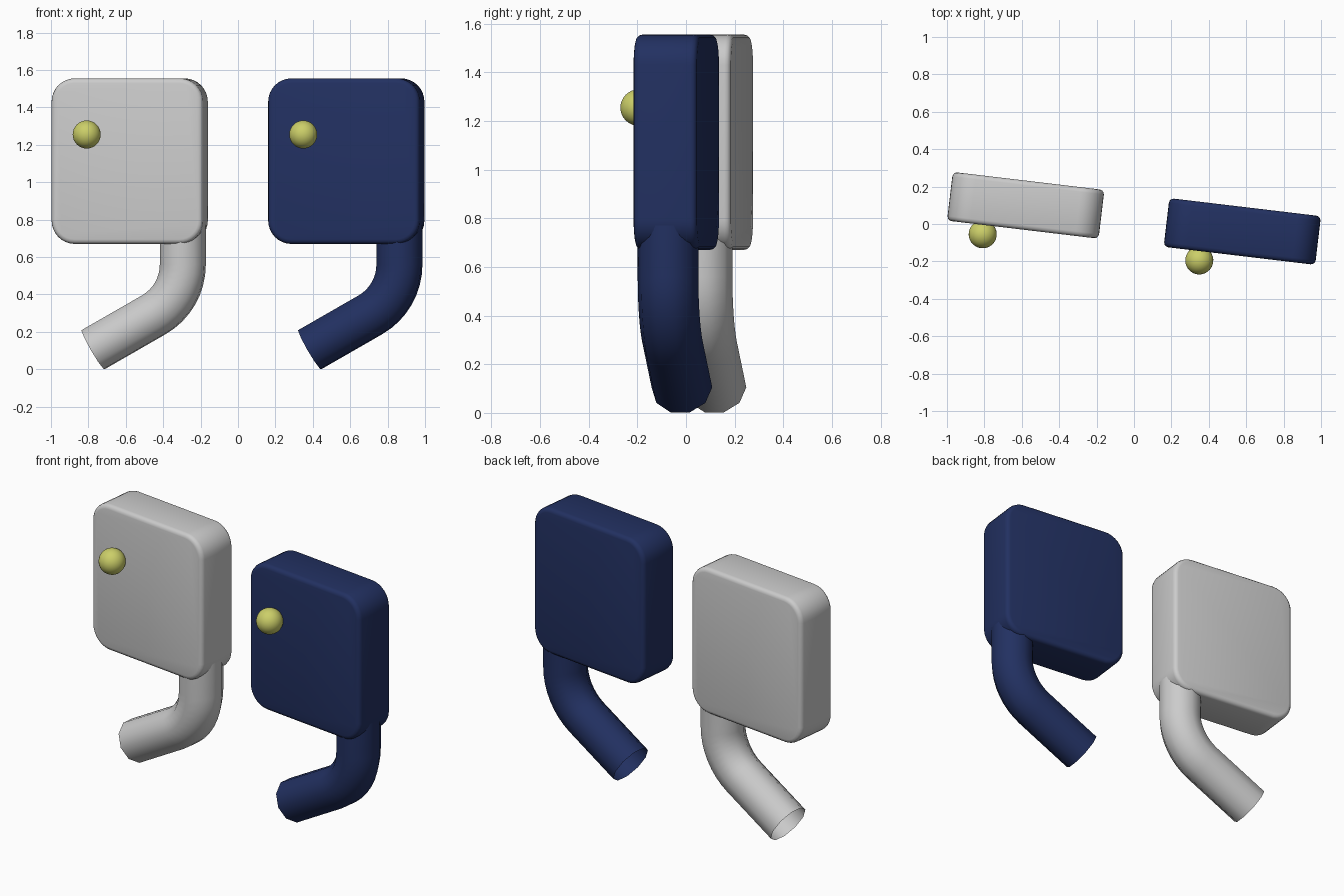
import bpy, bmesh, math
from mathutils import Vector

if "Cube" in bpy.data.objects:
    bpy.data.objects.remove(bpy.data.objects["Cube"])

YAW = math.radians(-6.8)


def material(name, color):
    m = bpy.data.materials.new(name)
    m.diffuse_color = color
    m.use_nodes = True
    m.node_tree.nodes["Principled BSDF"].inputs["Base Color"].default_value = m.diffuse_color
    return m


def finish(bm, name, origin, mat, angle=40):
    me = bpy.data.meshes.new(name)
    bmesh.ops.recalc_face_normals(bm, faces=bm.faces)
    bm.to_mesh(me)
    bm.free()
    ob = bpy.data.objects.new(name, me)
    bpy.context.collection.objects.link(ob)
    ob.location = origin
    ob.rotation_euler.z = YAW
    if mat:
        me.materials.append(mat)
    bpy.ops.object.select_all(action='DESELECT')
    ob.select_set(True)
    bpy.context.view_layer.objects.active = ob
    bpy.ops.object.shade_smooth_by_angle(angle=math.radians(angle))
    return ob


def body(name, origin, mat):
    # slab with large rounded corners and a small bevel around both faces
    bm = bmesh.new()
    bmesh.ops.create_cube(bm, size=1)
    for v in bm.verts:
        v.co = Vector((v.co.x * 0.816, v.co.y * 0.262, v.co.z * 0.885 + 1.1125))
    depth_edges = [e for e in bm.edges
                   if abs(e.verts[0].co.y - e.verts[1].co.y) > 0.1]
    bmesh.ops.bevel(bm, geom=depth_edges, offset=0.125, segments=8,
                    profile=0.5, affect='EDGES')
    rim = [e for e in bm.edges
           if abs(e.verts[0].co.y - e.verts[1].co.y) < 0.01]
    bmesh.ops.bevel(bm, geom=rim, offset=0.025, segments=3,
                    profile=0.5, affect='EDGES')
    return finish(bm, name, origin, mat)


def leg(name, origin, mat, r=0.1255, sides=10):
    # open ten-sided tube: straight down, 60 degree bend, straight to the foot
    R, cx, cz = 0.31, -0.024, 0.56
    path = [(cx + R, 0.85, 0.0)]
    for i in range(9):
        a = math.radians(60 * i / 8)
        path.append((cx + R * math.cos(a), cz - R * math.sin(a), a))
    path.append((-0.196, 0.105, math.radians(60)))
    bm = bmesh.new()
    rings = []
    for x, z, a in path:
        n = Vector((math.cos(a), 0, -math.sin(a)))
        ring = []
        for k in range(sides):
            t = 2 * math.pi * k / sides
            ring.append(bm.verts.new(Vector((x, 0, z)) + n * (r * math.sin(t))
                                     + Vector((0, r * math.cos(t), 0))))
        rings.append(ring)
    for a, b in zip(rings, rings[1:]):
        for k in range(sides):
            j = (k + 1) % sides
            bm.faces.new((a[k], a[j], b[j], b[k]))
    return finish(bm, name, origin, mat, 50)


def knob(name, origin, mat):
    # small ball on the front face
    bm = bmesh.new()
    bmesh.ops.create_uvsphere(bm, u_segments=32, v_segments=16, radius=0.075)
    bmesh.ops.translate(bm, verts=bm.verts, vec=(-0.21, -0.181, 1.255))
    return finish(bm, name, origin, mat)


navy = material("navy", (0.016, 0.03, 0.12, 1))
yellow = material("yellow", (0.6, 0.62, 0.14, 1))

# the same assembly twice: grey on the left, navy on the right
for label, origin, mat in (("grey", (-0.579, 0.10, 0), None),
                           ("navy", (0.579, -0.04, 0), navy)):
    body(label + "_body", origin, mat)
    leg(label + "_leg", origin, mat)
    knob(label + "_knob", origin, yellow)
